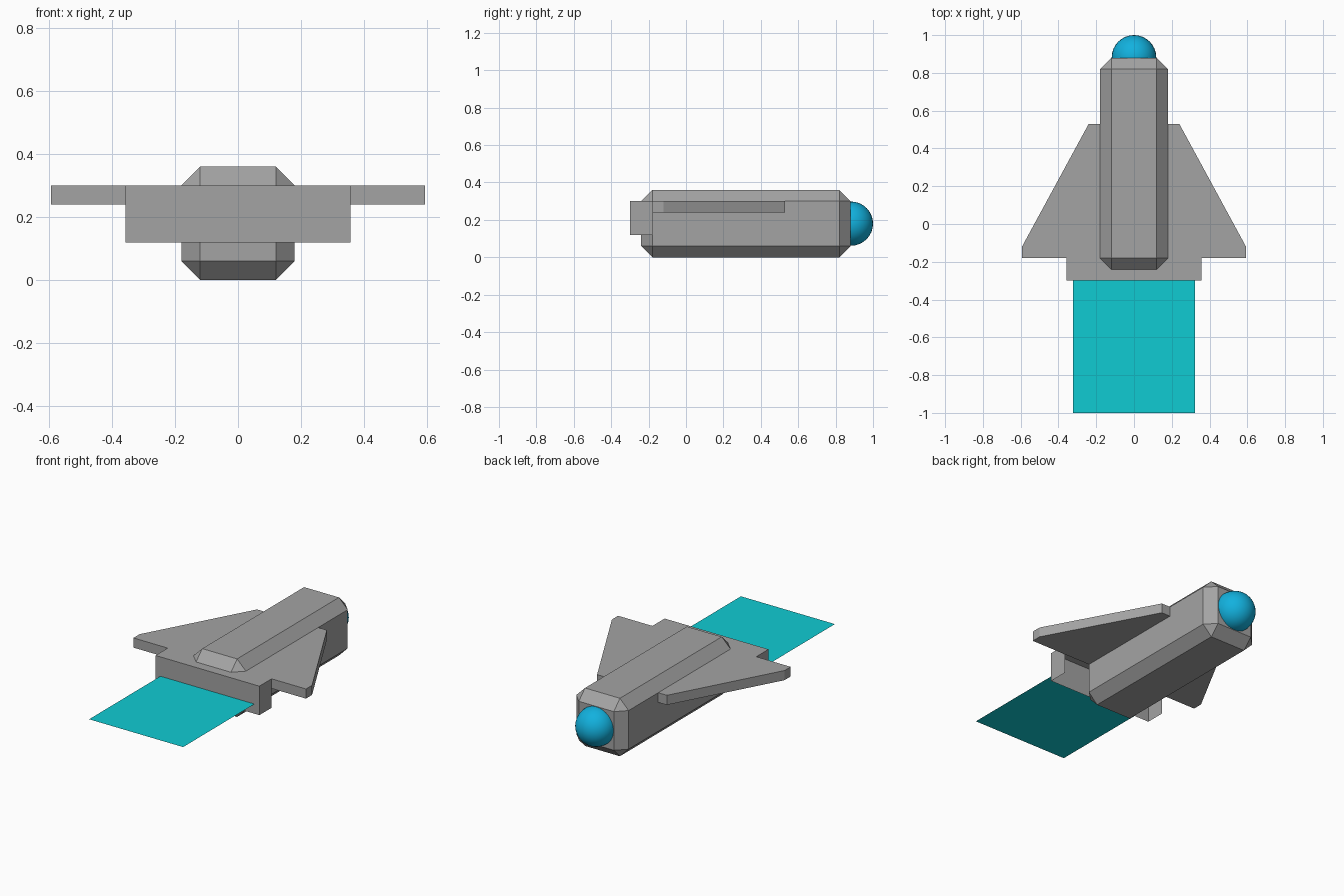
import bpy, bmesh
from mathutils import Matrix

if "Cube" in bpy.data.objects:
    bpy.data.objects.remove(bpy.data.objects["Cube"])


def material(name, rgb):
    m = bpy.data.materials.new(name)
    m.diffuse_color = (*rgb, 1)
    m.use_nodes = True
    m.node_tree.nodes["Principled BSDF"].inputs["Base Color"].default_value = m.diffuse_color
    return m


GREY = material("hull grey", (0.37, 0.37, 0.37))
CYAN = material("exhaust cyan", (0.005, 0.60, 0.65))
BLUE = material("canopy blue", (0.006, 0.44, 0.73))


def finish(name, bm, mat):
    bmesh.ops.recalc_face_normals(bm, faces=bm.faces)
    me = bpy.data.meshes.new(name)
    bm.to_mesh(me)
    bm.free()
    me.materials.append(mat)
    ob = bpy.data.objects.new(name, me)
    bpy.context.collection.objects.link(ob)
    return ob


def box(lo, hi):
    bm = bmesh.new()
    size = [h - l for l, h in zip(lo, hi)]
    mid = [(h + l) / 2 for l, h in zip(lo, hi)]
    bmesh.ops.create_cube(bm, size=1, matrix=Matrix.Translation(mid) @ Matrix.Diagonal((*size, 1)))
    return bm


# Fuselage: long box with every edge chamfered
bm = box((-0.18, -0.24, 0), (0.18, 0.88, 0.36))
bmesh.ops.bevel(bm, geom=bm.edges[:], offset=0.06, segments=1, affect='EDGES', profile=0.5)
finish("fuselage", bm, GREY)

# Delta wing: mirrored outline, extruded to a slab
half = [(0.24, 0.53), (0.593, -0.12), (0.593, -0.18)]
outline = half + [(-x, y) for x, y in reversed(half)]
bm = bmesh.new()
face = bm.faces.new([bm.verts.new((x, y, 0.24)) for x, y in outline])
ext = bmesh.ops.extrude_face_region(bm, geom=[face], use_keep_orig=True)
bmesh.ops.translate(bm, vec=(0, 0, 0.06),
                    verts=[g for g in ext["geom"] if isinstance(g, bmesh.types.BMVert)])
finish("delta_wing", bm, GREY)

# Engine cowl: thin shell, open underneath and towards the nose
bm = box((-0.357, -0.30, 0.12), (0.357, -0.18, 0.30))
bm.normal_update()
bmesh.ops.delete(bm, geom=[f for f in bm.faces if f.normal.z < -0.5 or f.normal.y > 0.5],
                 context='FACES')
finish("engine_cowl", bm, GREY)

# Exhaust: one flat sheet trailing behind the cowl
bm = bmesh.new()
bm.faces.new([bm.verts.new((x, y, 0.18)) for x, y in
              [(-0.323, -1), (0.323, -1), (0.323, -0.30), (-0.323, -0.30)]])
finish("exhaust_sheet", bm, CYAN)

# Nose canopy: smooth ball half sunk into the hull
bm = bmesh.new()
bmesh.ops.create_uvsphere(bm, u_segments=32, v_segments=16, radius=0.118,
                          matrix=Matrix.Translation((0, 0.882, 0.18)))
for f in bm.faces:
    f.smooth = True
finish("nose_canopy", bm, BLUE)
